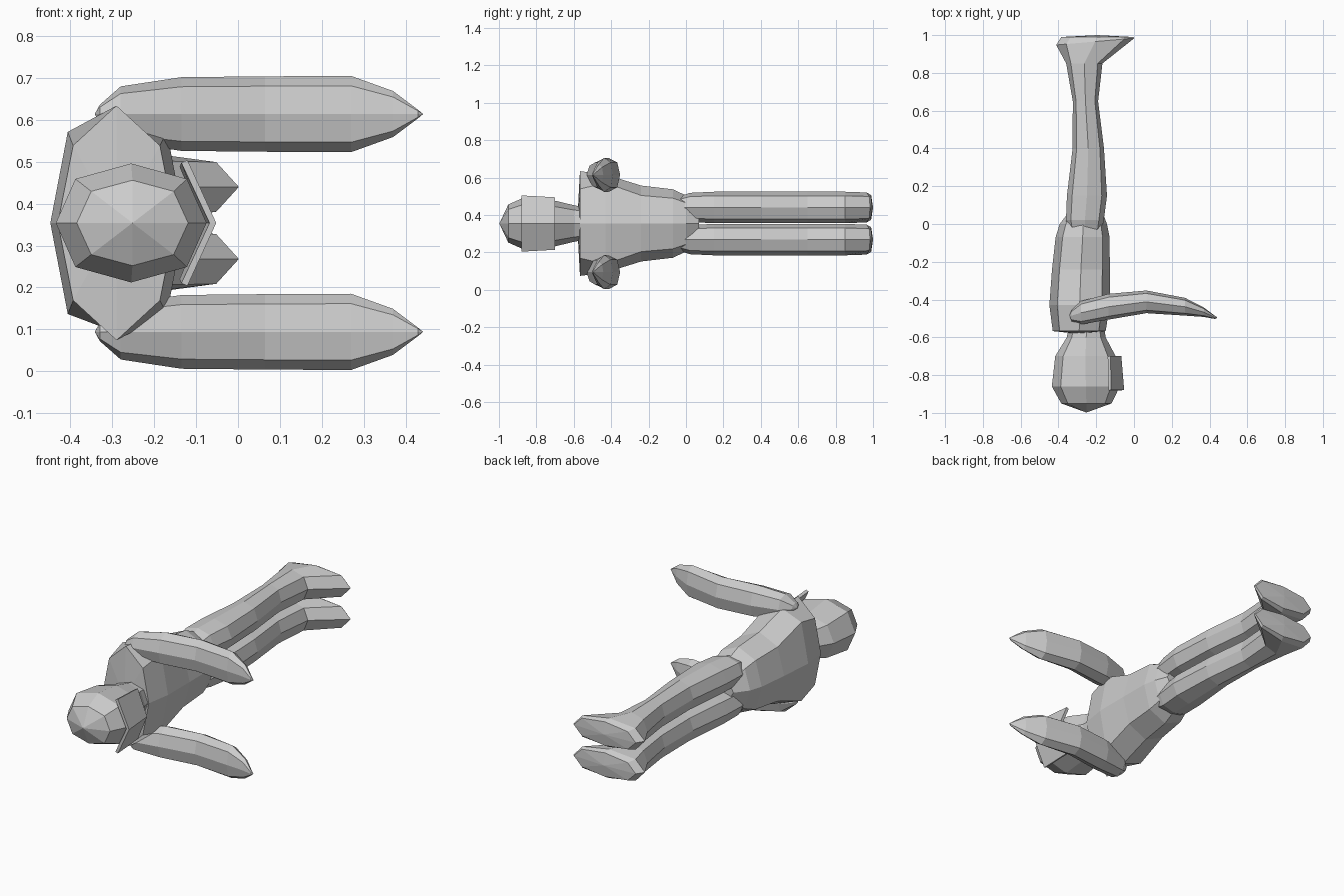
import bpy, bmesh, math
from mathutils import Vector

if "Cube" in bpy.data.objects:
    bpy.data.objects.remove(bpy.data.objects["Cube"])

MID = 0.354  # height of the mirror plane


def finish(name, bm):
    bmesh.ops.recalc_face_normals(bm, faces=bm.faces)
    mesh = bpy.data.meshes.new(name)
    bm.to_mesh(mesh)
    bm.free()
    obj = bpy.data.objects.new(name, mesh)
    bpy.context.collection.objects.link(obj)
    return obj


def loft(name, rings, cz, along_x=False, start=0.0, end=0.0):
    """Octagonal loft. Ring: (position, centre, radius, z radius, tilt, diagonal z factor).
    start/end push the cap centres outward."""
    bm = bmesh.new()
    loops = []
    for r in rings:
        pos, c, rad, rz = r[:4]
        tilt = r[4] if len(r) > 4 else 0
        fz = r[5] if len(r) > 5 else 0.74
        loop = []
        for i in range(8):
            a = i * math.pi / 4
            u, w = round(math.cos(a), 3), round(math.sin(a), 3)
            if i % 2:
                u, w = math.copysign(0.74, u), math.copysign(fz, w)
            p, q = pos + tilt * u, c + rad * u
            co = (p, q, cz + rz * w) if along_x else (q, p, cz + rz * w)
            loop.append(bm.verts.new(co))
        loops.append(loop)
    for a, b in zip(loops, loops[1:]):
        for i in range(8):
            j = (i + 1) % 8
            bm.faces.new((a[i], a[j], b[j], b[i]))
    axis = Vector((1, 0, 0)) if along_x else Vector((0, 1, 0))
    for loop, push in ((loops[0], -start), (loops[-1], end)):
        mid = sum((v.co for v in loop), Vector()) / 8 + axis * push
        tip = bm.verts.new(mid)
        for i in range(8):
            bm.faces.new((loop[i], loop[(i + 1) % 8], tip))
    return finish(name, bm)


# Torso: wide at the shoulders, tapering to the crotch
loft("torso", [
    (-0.567, -0.29, 0.14, 0.28, 0.0, 0.66),
    (-0.43, -0.288, 0.16, 0.262, 0.0, 0.83),
    (-0.24, -0.281, 0.153, 0.203),
    (-0.07, -0.272, 0.143, 0.183),
    (0.0, -0.268, 0.125, 0.15),
    (0.07, -0.255, 0.085, 0.05)], MID, start=0.015)

# Head with the neck
loft("head", [
    (-0.95, -0.252, 0.133, 0.102),
    (-0.86, -0.255, 0.18, 0.142),
    (-0.70, -0.257, 0.16, 0.122),
    (-0.60, -0.253, 0.103, 0.098),
    (-0.53, -0.25, 0.09, 0.085)], MID, start=0.048)

# Legs and arms, one each side of the mirror plane
for side, s in (("left", 1), ("right", -1)):
    loft(side + "_leg", [
        (-0.03, -0.26, 0.09, 0.06),
        (0.02, -0.26, 0.10, 0.078),
        (0.15, -0.249, 0.106, 0.084),
        (0.40, -0.242, 0.083, 0.084),
        (0.65, -0.257, 0.067, 0.084),
        (0.85, -0.263, 0.096, 0.084),
        (0.966, -0.205, 0.207, 0.08, 0.018),
        (0.99, -0.195, 0.19, 0.066, 0.0)], MID + s * 0.086, end=0.01)
    loft(side + "_arm", [
        (-0.33, -0.485, 0.03, 0.022),
        (-0.28, -0.47, 0.062, 0.066),
        (-0.135, -0.438, 0.068, 0.088),
        (0.065, -0.412, 0.06, 0.09),
        (0.27, -0.438, 0.047, 0.091),
        (0.37, -0.467, 0.025, 0.055),
        (0.43, -0.495, 0.008, 0.01)], MID + s * 0.26, along_x=True,
        start=0.012, end=0.012)

# Folded face plate with a central ridge
bm = bmesh.new()
near = [(-0.128, 0.147), (-0.06, 0), (-0.128, -0.147)]
far = [(-0.132, 0.137), (-0.075, 0), (-0.132, -0.137)]
rows = [[bm.verts.new((x, y, MID + z)) for x, z in pts]
        for y, pts in ((-0.88, near), (-0.70, far))]
for i in range(2):
    bm.faces.new((rows[0][i], rows[0][i + 1], rows[1][i + 1], rows[1][i]))
plate = finish("face_plate", bm)
solid = plate.modifiers.new("thickness", 'SOLIDIFY')
solid.thickness = 0.016
solid.offset = 0
